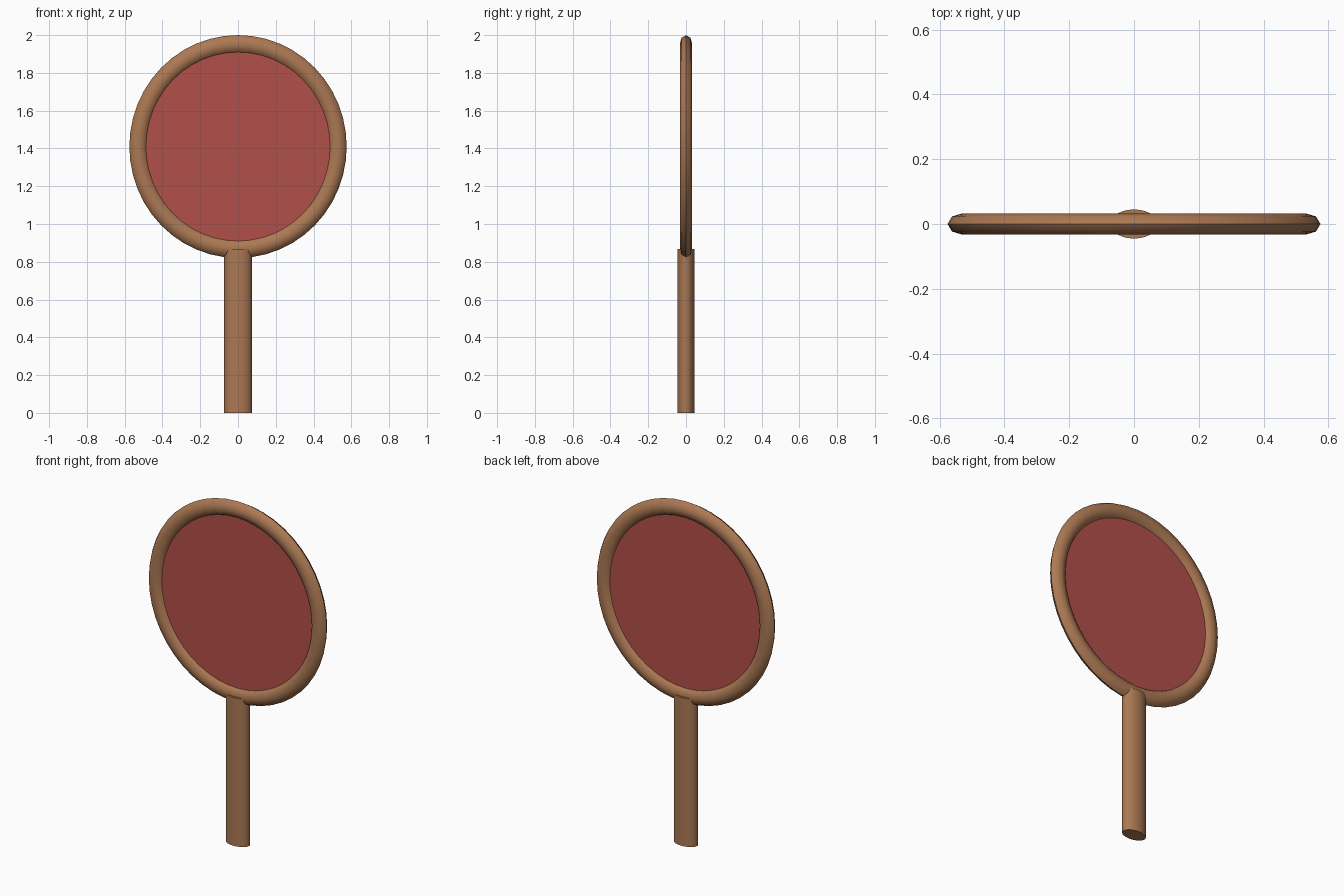
import bpy, math

if "Cube" in bpy.data.objects:
    bpy.data.objects.remove(bpy.data.objects["Cube"])

def material(name, rgb):
    m = bpy.data.materials.new(name)
    m.diffuse_color = (*rgb, 1)
    m.use_nodes = True
    m.node_tree.nodes["Principled BSDF"].inputs["Base Color"].default_value = m.diffuse_color
    return m

wood = material("brown wood", (0.41, 0.19, 0.087))
rubber = material("red face", (0.45, 0.08, 0.067))

HEAD_Z = 1.41       # centre of the head
X_SQUASH = 0.975    # the head is slightly narrower than tall

def finish(name, mat, scale):
    ob = bpy.context.object
    ob.name = name
    ob.scale = scale
    ob.data.materials.append(mat)
    bpy.ops.object.transform_apply(location=False, rotation=True, scale=True)
    bpy.ops.object.shade_smooth_by_angle(angle=math.radians(50))
    return ob

def upright(ob_name, mat, scale):
    # turn a flat primitive to face the front, then scale it
    bpy.context.object.rotation_euler = (math.pi / 2, 0, 0)
    bpy.ops.object.transform_apply(location=False, rotation=True, scale=False)
    return finish(ob_name, mat, scale)

# Oval rim, flattened front to back
bpy.ops.mesh.primitive_torus_add(major_radius=0.542, minor_radius=0.048,
                                 major_segments=48, minor_segments=8,
                                 location=(0, 0, HEAD_Z))
upright("rim", wood, (X_SQUASH, 0.033 / 0.048, 1))

# Thin red disc filling the rim
bpy.ops.mesh.primitive_cylinder_add(vertices=48, radius=0.505, depth=0.02,
                                    location=(0, 0, HEAD_Z))
upright("face_disc", rubber, (X_SQUASH, 1, 1))

# Oval handle
bpy.ops.mesh.primitive_cylinder_add(vertices=24, radius=1, depth=0.868,
                                    location=(0, 0, 0.434))
finish("handle", wood, (0.073, 0.045, 1))
